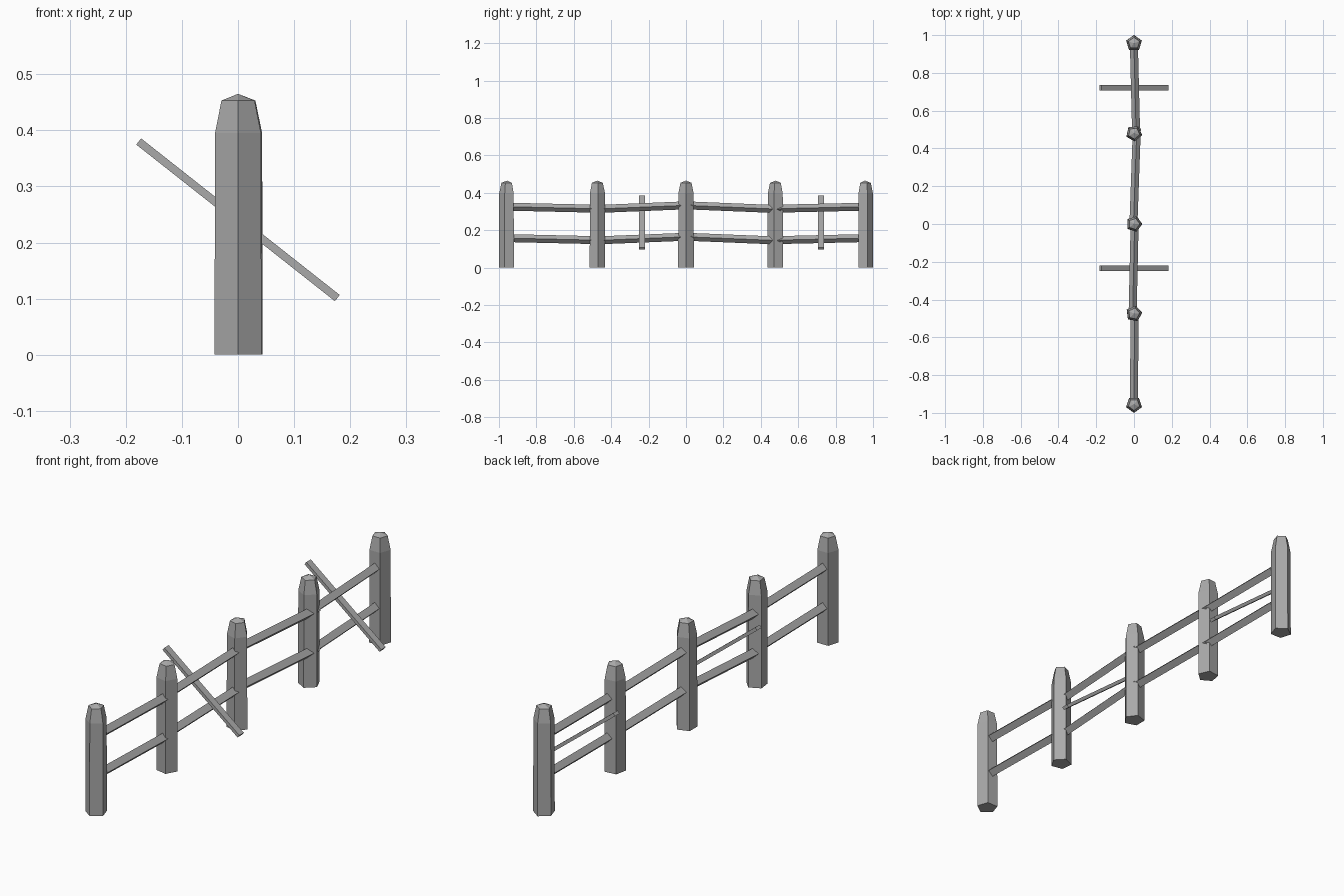
import bpy, bmesh, math
from mathutils import Vector, Matrix

old = bpy.data.objects.get("Cube")
if old:
    bpy.data.objects.remove(old, do_unlink=True)

GREY = (0.4, 0.4, 0.4, 1)
wood = bpy.data.materials.new("weathered_grey_wood")
wood.use_nodes = True
wood.diffuse_color = GREY
wood.node_tree.nodes["Principled BSDF"].inputs["Base Color"].default_value = GREY


def finish(name, bm):
    bmesh.ops.recalc_face_normals(bm, faces=bm.faces)
    mesh = bpy.data.meshes.new(name)
    bm.to_mesh(mesh)
    bm.free()
    mesh.materials.append(wood)
    obj = bpy.data.objects.new(name, mesh)
    bpy.context.collection.objects.link(obj)
    return obj


# Five-sided post with a tapered shoulder and a shallow pointed cap
def post(name, y, turn):
    bm = bmesh.new()
    rings = []
    for radius, z in ((0.044, 0), (0.043, 0.395), (0.031, 0.453)):
        angles = [math.radians(turn + 72 * i) for i in range(5)]
        rings.append([bm.verts.new((radius * math.cos(a), y + radius * math.sin(a), z))
                      for a in angles])
    bm.faces.new(rings[0])
    tip = bm.verts.new((0, y, 0.465))
    for i in range(5):
        j = (i + 1) % 5
        for low, high in zip(rings, rings[1:]):
            bm.faces.new((low[i], low[j], high[j], high[i]))
        bm.faces.new((rings[-1][i], rings[-1][j], tip))
    return finish(name, bm)


# Straight square bar between two points, rolled about its length
def bar(name, start, end, width, depth, roll=0):
    a, b = Vector(start), Vector(end)
    bm = bmesh.new()
    bmesh.ops.create_cube(bm, size=1)
    turn = (b - a).to_track_quat("Z", "Y").to_matrix().to_4x4()
    bm.transform(Matrix.Translation((a + b) / 2) @ turn
                 @ Matrix.Rotation(math.radians(roll), 4, "Z")
                 @ Matrix.Diagonal((width, depth, (b - a).length, 1)))
    return finish(name, bm)


# Posts
posts = ((-0.956, -90), (-0.475, -65), (0, 0), (0.48, 60), (0.957, 90))
for n, (y, turn) in enumerate(posts, 1):
    post(f"post_{n}", y, turn)

# Upper and lower rails, slightly crooked from bay to bay
bays = (
    ((0, -0.93, 0.325), (0.003, -0.45, 0.314)),
    ((-0.008, -0.505, 0.312), (0.004, 0.03, 0.334)),
    ((-0.004, -0.03, 0.334), (0.015, 0.505, 0.312)),
    ((0.012, 0.45, 0.314), (0, 0.93, 0.325)),
)
for label, drop in (("upper", 0), ("lower", 0.168)):
    for n, (a, b) in enumerate(bays, 1):
        shift = Vector((0, 0, drop))
        bar(f"{label}_rail_{n}", Vector(a) - shift, Vector(b) - shift, 0.03, 0.03, 45)

# Loose slanted planks
for name, y in (("front_plank", -0.235), ("rear_plank", 0.722)):
    bar(name, (-0.177, y, 0.38), (0.177, y, 0.101), 0.03, 0.014, 0)
